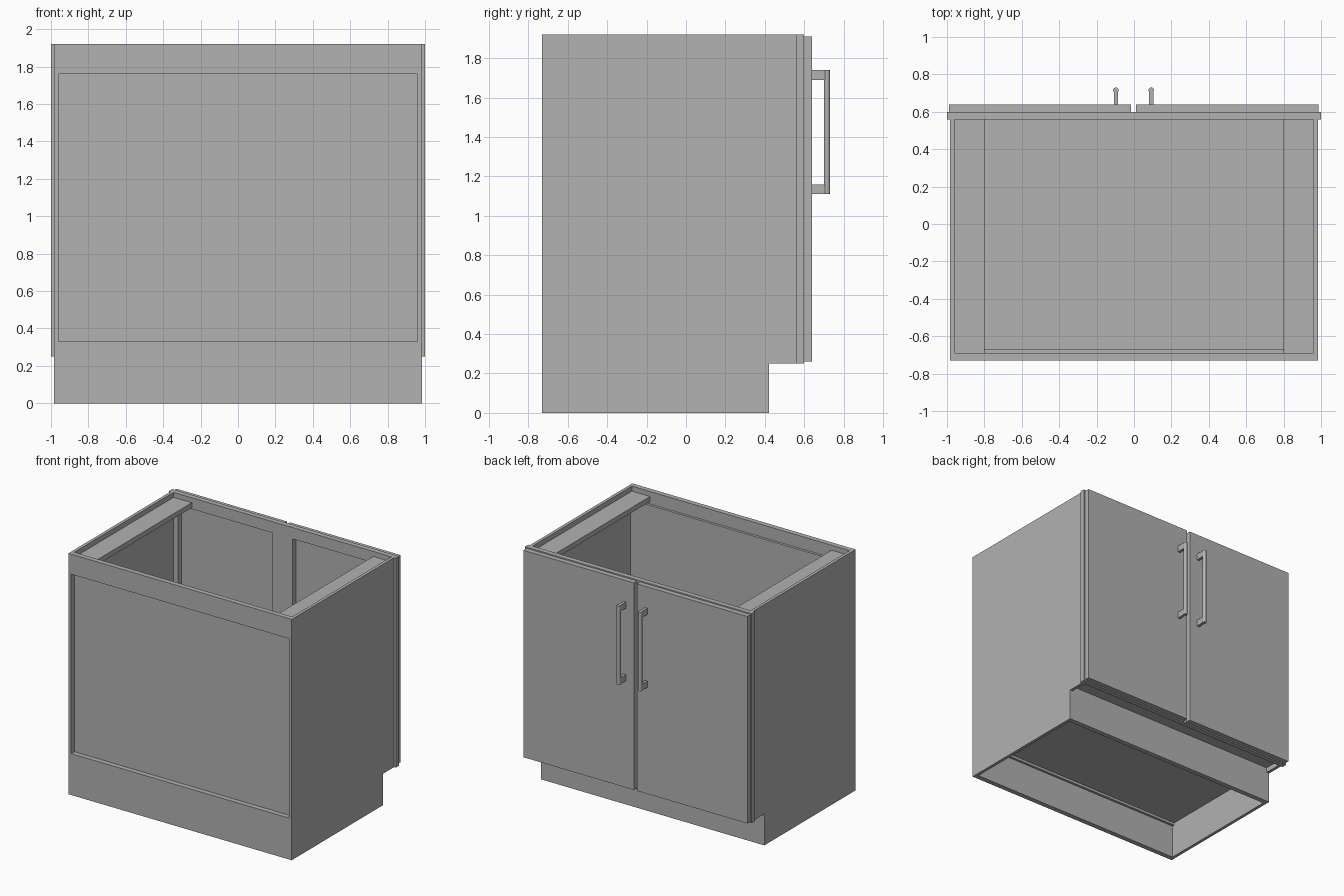
import bpy
import bmesh

if "Cube" in bpy.data.objects:
    bpy.data.objects.remove(bpy.data.objects["Cube"])

GREY = (0.445, 0.445, 0.445, 1)
mat = bpy.data.materials.new("cabinet grey")
mat.diffuse_color = GREY
mat.use_nodes = True
mat.node_tree.nodes["Principled BSDF"].inputs["Base Color"].default_value = GREY


def finish(name, bm):
    bmesh.ops.recalc_face_normals(bm, faces=bm.faces)
    mesh = bpy.data.meshes.new(name)
    bm.to_mesh(mesh)
    bm.free()
    mesh.materials.append(mat)
    obj = bpy.data.objects.new(name, mesh)
    bpy.context.collection.objects.link(obj)
    return obj


def box(name, x, y, z):
    """Box from its (low, high) range on each axis."""
    bm = bmesh.new()
    bmesh.ops.create_cube(bm, size=1)
    for v in bm.verts:
        v.co = [r[0] if c < 0 else r[1] for c, r in zip(v.co, (x, y, z))]
    return finish(name, bm)


def extrude(name, outline, axis, low, high):
    """Prism of an outline, swept along x (axis 0) or z (axis 2)."""
    bm = bmesh.new()
    place = (lambda a, b, t: (t, a, b)) if axis == 0 else (lambda a, b, t: (a, b, t))
    face = bm.faces.new([bm.verts.new(place(a, b, low)) for a, b in outline])
    new = bmesh.ops.extrude_face_region(bm, geom=[face])["geom"]
    move = place(0, 0, high - low)
    bmesh.ops.translate(bm, vec=move,
                        verts=[g for g in new if isinstance(g, bmesh.types.BMVert)])
    return finish(name, bm)


OUT, IN = 0.985, 0.96      # side panel faces
BACK, TOP = -0.73, 1.92
KICK = 0.25                # toe kick height

# Carcass sides with the toe kick notch, and the top stretchers
side_outline = [(BACK, 0), (0.42, 0), (0.42, KICK), (0.56, KICK), (0.56, TOP), (BACK, TOP)]
for side, s in (("left", 1), ("right", -1)):
    extrude(side + "_side_panel", side_outline, 0, *sorted((s * IN, s * OUT)))
    box(side + "_top_stretcher", sorted((s * 0.8, s * IN)), (-0.69, 0.56), (1.84, 1.88))

# Back rails with the recessed back panel
box("back_top_rail", (-IN, IN), (BACK, -0.69), (1.76, TOP))
box("back_bottom_rail", (-IN, IN), (BACK, -0.69), (0, 0.33))
box("back_panel", (-IN, IN), (-0.69, -0.67), (0.27, 1.82))

# Cabinet floor and toe kick board
box("floor", (-IN, IN), (-0.67, 0.56), (0.29, 0.33))
box("toe_kick_board", (-IN, IN), (0.38, 0.42), (0, 0.29))

# Face frame
FRAME = (0.56, 0.60)
for side, s in (("left", 1), ("right", -1)):
    box(side + "_frame_stile", sorted((s * 0.92, s)), FRAME, (KICK, TOP))
box("centre_frame_stile", (-0.09, 0.09), FRAME, (0.33, 1.83))
box("top_frame_rail", (-0.92, 0.92), FRAME, (1.83, TOP))
box("bottom_frame_rail", (-0.92, 0.92), FRAME, (KICK, 0.33))

# Doors and their bar handles
BAR_Y, BAR_R = 0.715, 0.015
for side, door_x, hx in (("left", (0.012, 0.987), 0.092), ("right", (-0.99, -0.015), -0.097)):
    box(side + "_door", door_x, (0.60, 0.64), (0.26, 1.91))
    bm = bmesh.new()
    bmesh.ops.create_cone(bm, cap_ends=True, segments=12, radius1=BAR_R,
                          radius2=BAR_R, depth=0.63)
    bmesh.ops.translate(bm, vec=(hx, BAR_Y, 1.425), verts=bm.verts)
    finish(side + "_handle_bar", bm)
    for level, z in (("lower", 1.11), ("upper", 1.69)):
        box(f"{side}_{level}_handle_post", (hx - 0.011, hx + 0.011), (0.64, BAR_Y), (z, z + 0.05))
